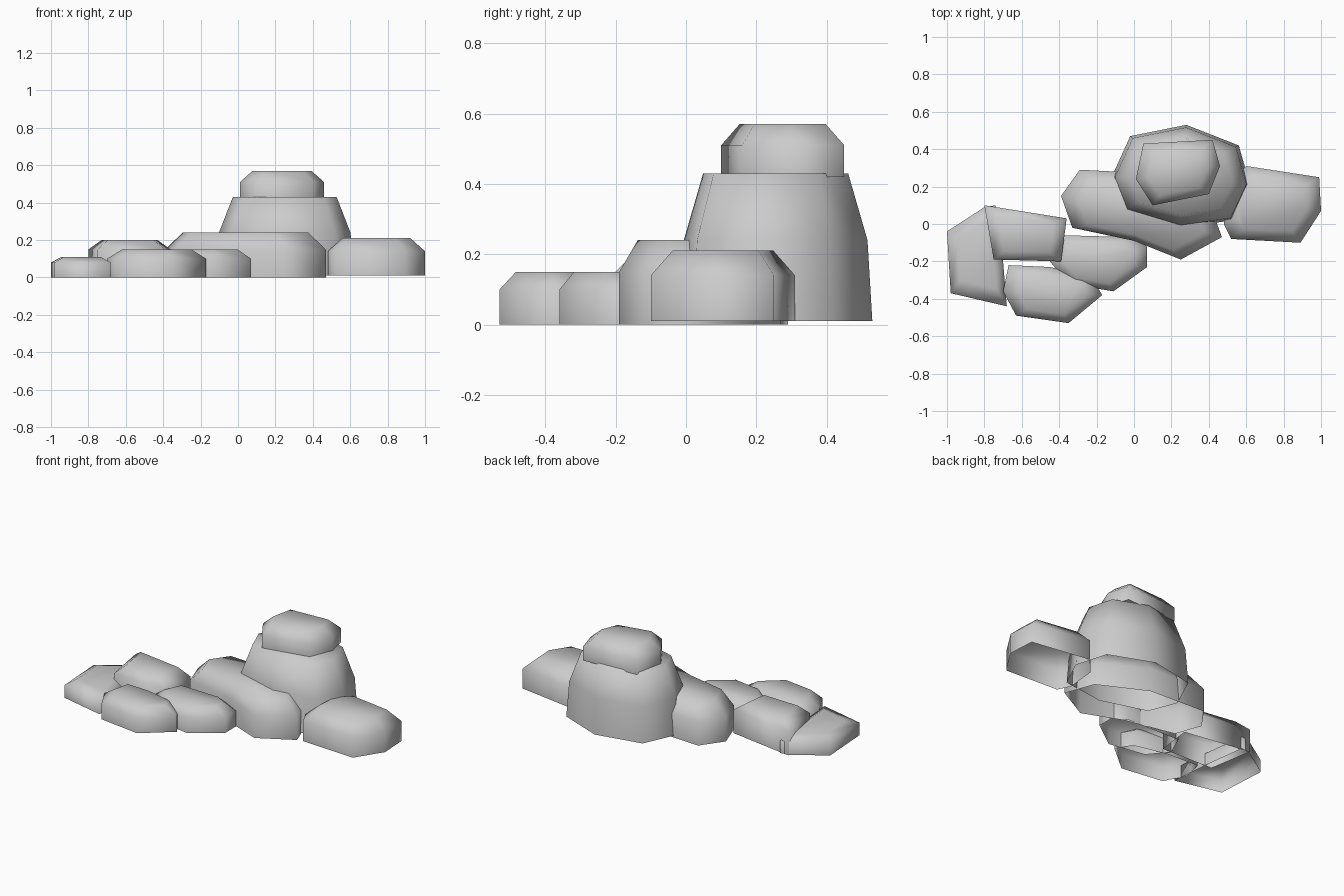
import bpy
import bmesh
from mathutils import Vector

UNIT = 0.01  # outlines and heights are given in hundredths

default_cube = bpy.data.objects.get("Cube")
if default_cube:
    bpy.data.objects.remove(default_cube, do_unlink=True)

# Single stone colour
stone = bpy.data.materials.new("stone_grey")
stone.use_nodes = True
stone_colour = (0.6, 0.6, 0.6, 1.0)
stone.diffuse_color = stone_colour
stone.node_tree.nodes["Principled BSDF"].inputs["Base Color"].default_value = stone_colour


def build_rock(name, outline, base, shoulder, crown, top_scale, shoulder_scale=1.0):
    """Loft an outline upward: straight wall, sloping shoulder, flat crown, open underside."""
    points = [Vector((x, y)) for x, y in outline]
    low = Vector((min(p.x for p in points), min(p.y for p in points)))
    high = Vector((max(p.x for p in points), max(p.y for p in points)))
    middle = (low + high) / 2

    bm = bmesh.new()
    rings = []
    for height, scale in ((base, 1.0), (shoulder, shoulder_scale), (crown, top_scale)):
        ring = []
        for point in points:
            flat = middle + (point - middle) * scale
            ring.append(bm.verts.new(Vector((flat.x, flat.y, height)) * UNIT))
        rings.append(ring)

    # Walls between neighbouring rings
    count = len(points)
    for lower, upper in zip(rings, rings[1:]):
        for i in range(count):
            j = (i + 1) % count
            bm.faces.new((lower[i], lower[j], upper[j], upper[i]))
    bm.faces.new(rings[-1])

    # Outward normals, then smooth shading all over
    bm.normal_update()
    if rings and bm.faces[:][-1].normal.z < 0:
        bmesh.ops.reverse_faces(bm, faces=bm.faces[:])
    for face in bm.faces:
        face.smooth = True

    mesh = bpy.data.meshes.new(name)
    bm.to_mesh(mesh)
    bm.free()
    mesh.materials.append(stone)
    rock = bpy.data.objects.new(name, mesh)
    bpy.context.collection.objects.link(rock)
    return rock


# Tall boulder and the stone resting on it
build_rock("main_boulder",
           [(-2, 47), (28, 53), (56, 42), (62, 21), (53, 2), (25, -2), (-5, 7), (-12, 25)],
           base=1, shoulder=24, crown=43, top_scale=0.75, shoulder_scale=0.95)
build_rock("cap_stone",
           [(5, 43), (42, 45), (46, 31), (40, 16), (10, 10), (1, 24)],
           base=42, shoulder=51, crown=57, top_scale=0.7)

# Wide slab in front of the boulder
build_rock("front_slab",
           [(-29, 29), (10, 27), (40, 12), (47, -7), (25, -19), (0, -9), (-33, -2), (-39, 15)],
           base=0, shoulder=15, crown=24, top_scale=0.78)

# Separate rock on the model's left
build_rock("left_rock",
           [(60, 31), (99, 25), (100, 7), (89, -10), (52, -8), (48, 0), (50, 20)],
           base=1, shoulder=14, crown=21, top_scale=0.7)

# Low cluster on the model's right
build_rock("inner_low_rock",
           [(-39, -6), (-2, -7), (7, -12), (7, -23), (-11, -36), (-35, -32), (-45, -20)],
           base=0, shoulder=10, crown=15, top_scale=0.72)
build_rock("front_low_rock",
           [(-67, -22), (-45, -23), (-23, -28), (-17, -38), (-35, -53), (-63, -49), (-70, -36)],
           base=0, shoulder=10, crown=15, top_scale=0.7)
build_rock("back_low_rock",
           [(-80, 10), (-36, 3), (-39, -20), (-75, -19)],
           base=0, shoulder=15, crown=20, top_scale=0.68)
build_rock("outer_low_rock",
           [(-100, -4), (-80, 9), (-74, 10), (-70, -20), (-68, -44), (-98, -37)],
           base=0, shoulder=8, crown=11, top_scale=0.65)
